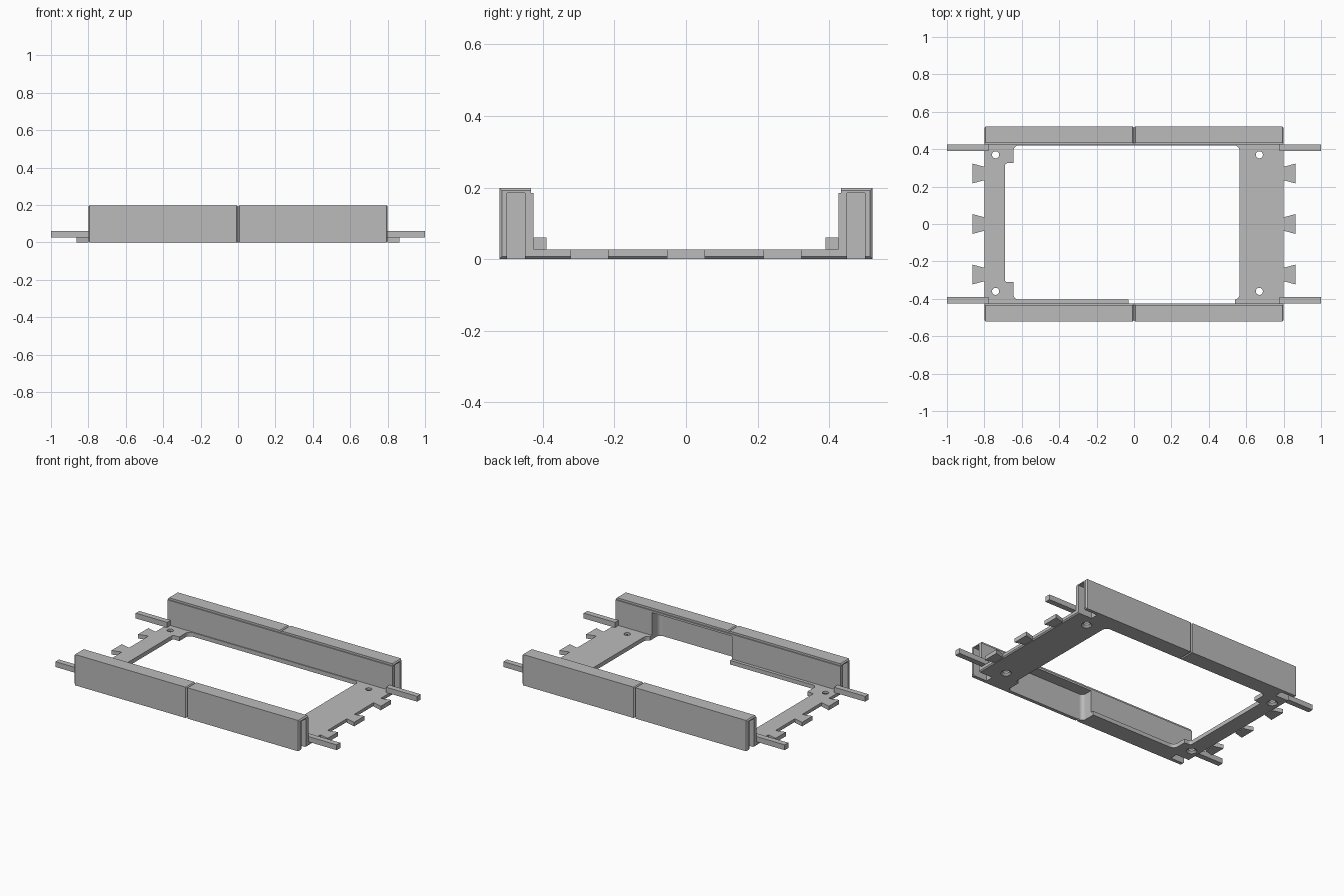
import bpy, bmesh, math

cube = bpy.data.objects.get("Cube")
if cube:
    bpy.data.objects.remove(cube, do_unlink=True)

grey = bpy.data.materials.new("plain grey")
grey.use_nodes = True
grey.diffuse_color = (0.5, 0.5, 0.5, 1)
grey.node_tree.nodes["Principled BSDF"].inputs["Base Color"].default_value = (0.5, 0.5, 0.5, 1)


def finish(name, bm):
    bmesh.ops.recalc_face_normals(bm, faces=bm.faces)
    mesh = bpy.data.meshes.new(name)
    bm.to_mesh(mesh)
    bm.free()
    mesh.materials.append(grey)
    ob = bpy.data.objects.new(name, mesh)
    bpy.context.scene.collection.objects.link(ob)
    return ob


def loft(name, sections):
    """Skin a list of equal-length point rings and cap the ends."""
    bm = bmesh.new()
    rings = [[bm.verts.new(p) for p in ring] for ring in sections]
    n = len(rings[0])
    for a, b in zip(rings, rings[1:]):
        for i in range(n):
            bm.faces.new((a[i], a[(i + 1) % n], b[(i + 1) % n], b[i]))
    bm.faces.new(rings[0])
    bm.faces.new(rings[-1])
    return finish(name, bm)


def box(name, x0, x1, y0, y1, z0, z1, radius=0):
    """Box with optionally rounded upright edges."""
    bm = bmesh.new()
    bmesh.ops.create_cube(bm, size=1)
    for v in bm.verts:
        v.co = [lo if c < 0 else hi for c, lo, hi in zip(v.co, (x0, y0, z0), (x1, y1, z1))]
    if radius:
        upright = [e for e in bm.edges if abs(e.verts[0].co.z - e.verts[1].co.z) > 1e-4]
        bmesh.ops.bevel(bm, geom=upright, offset=radius, segments=6,
                        profile=0.5, affect='EDGES')
    return finish(name, bm)


def cone(name, x, y, z0, z1, r0, r1):
    def ring(r, z):
        return [(x + r * math.cos(t * math.tau / 24), y + r * math.sin(t * math.tau / 24), z)
                for t in range(24)]
    return loft(name, [ring(r0, z0), ring(r1, z1)])


def cut(ob, cutters):
    bpy.context.view_layer.objects.active = ob
    for c in cutters:
        c.hide_render = True
        mod = ob.modifiers.new("cut", 'BOOLEAN')
        mod.operation = 'DIFFERENCE'
        mod.solver = 'EXACT'
        mod.object = c
        bpy.ops.object.modifier_apply(modifier=mod.name)
        bpy.data.objects.remove(c, do_unlink=True)


def pocket():
    return box("pocket_cutter", -0.03, 0.54, -0.5, -0.37, -0.05, 0.172, 0.025)


# Side rails, with chamfered ends and a V groove in the middle
C = 0.007


def rail_ring(x, s, inset):
    d = C if inset else 0
    profile = [(0.522 - d, d), (0.522 - d, 0.198 - d), (0.433, 0.198 - d),
               (0.433, 0.185), (0.426, 0.185), (0.426, d)]
    return [(x, s * y, z) for y, z in profile]


stations = [(-0.8, 1), (-0.8 + C, 0), (-C, 0), (0, 1), (C, 0), (0.8 - C, 0), (0.8, 1)]
for s, side in ((-1, "front"), (1, "back")):
    rail = loft(side + "_rail", [rail_ring(x, s, i) for x, i in stations])
    y0, y1 = sorted((s * 0.45, s * 0.5))
    cutters = [box("slot_cutter", *sorted((e * 0.7, e * 0.85)), y0, y1, -0.05, 0.185)
               for e in (-1, 1)]
    if s < 0:
        cutters.append(pocket())
    cut(rail, cutters)

# Base frame with a stepped opening and countersunk screw holes
W = 0.426


def plate_ring(x, z):
    return [(x, -W, z), (x, W, z), (x, W, 0.026), (x, -W, 0.026)]


frame = loft("base_frame", [plate_ring(-0.8, C), plate_ring(-0.8 + C, 0),
                            plate_ring(0.8 - C, 0), plate_ring(0.8, C)])
cutters = [box("opening_cutter", -0.645, 0.565, -0.405, 0.42, -0.05, 0.08, 0.03),
           box("notch_cutter", -0.69, -0.6, -0.31, 0.325, -0.05, 0.08, 0.012),
           pocket()]
for x in (-0.74, 0.67):
    for y in (-0.36, 0.37):
        cutters.append(cone("hole_cutter", x, y, -0.05, 0.08, 0.019, 0.019))
        cutters.append(cone("countersink_cutter", x, y, -0.01, 0.012, 0.042, 0.019))
cut(frame, cutters)

# Dovetail tabs and locating bars at both ends
for e, end in ((-1, "right"), (1, "left")):
    for i, y in enumerate((-0.27, 0, 0.27)):
        loft(f"{end}_dovetail_{i + 1}",
             [[(e * 0.8, y - 0.036, z), (e * 0.8, y + 0.036, z),
               (e * 0.863, y + 0.053, z), (e * 0.863, y - 0.053, z)] for z in (0, 0.026)])
    for s, side in ((-1, "front"), (1, "back")):
        box(f"{side}_{end}_bar", *sorted((e * 0.778, e)),
            *sorted((s * 0.39, s * 0.426)), 0.026, 0.06)
